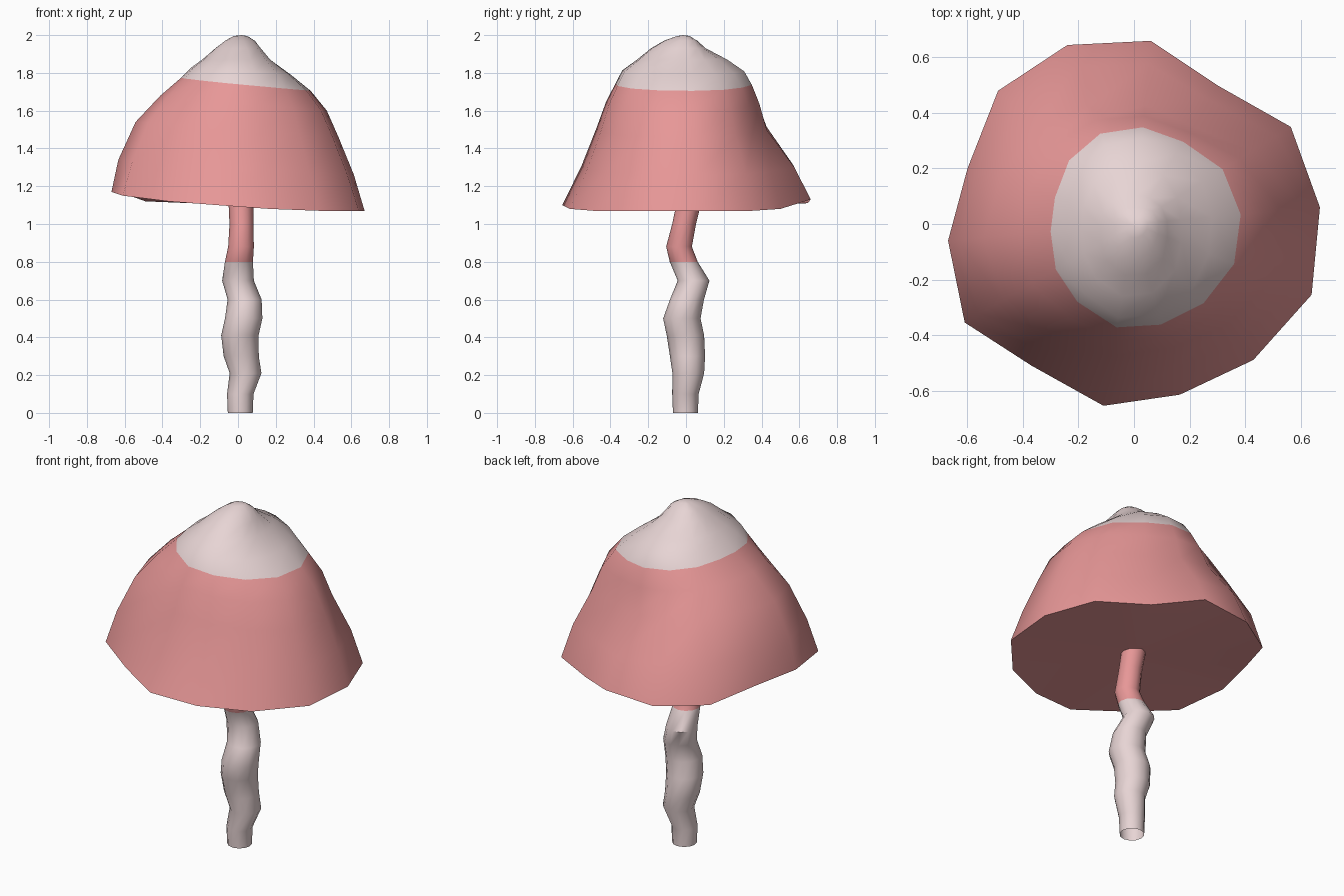
import bpy
import bmesh
from math import cos, sin, pi, radians, hypot
from mathutils import Vector

if "Cube" in bpy.data.objects:
    bpy.data.objects.remove(bpy.data.objects["Cube"])


def make_material(name, colour):
    mat = bpy.data.materials.new(name)
    mat.use_nodes = True
    mat.diffuse_color = colour
    mat.node_tree.nodes["Principled BSDF"].inputs["Base Color"].default_value = colour
    return mat


pink = make_material("dusty pink", (0.8, 0.31, 0.31, 1))
pale = make_material("pale pink", (0.8, 0.66, 0.66, 1))


def loft(name, rings, ring_colour, bottom=None, top=None):
    """Bridge rings of points; close the ends with fans where a point is given."""
    bm = bmesh.new()
    loops = [[bm.verts.new(p) for p in ring] for ring in rings]
    count = len(rings[0])
    for i, (low, high) in enumerate(zip(loops, loops[1:])):
        for j in range(count):
            k = (j + 1) % count
            face = bm.faces.new((low[j], low[k], high[k], high[j]))
            face.material_index = ring_colour(i)
    for point, loop, colour in ((bottom, loops[0], 0), (top, loops[-1], 1)):
        if point:
            hub = bm.verts.new(point)
            for j in range(count):
                face = bm.faces.new((loop[j], loop[(j + 1) % count], hub))
                face.material_index = colour
    if bottom:
        bmesh.ops.recalc_face_normals(bm, faces=bm.faces)
    mesh = bpy.data.meshes.new(name)
    bm.to_mesh(mesh)
    bm.free()
    mesh.materials.append(pink)
    mesh.materials.append(pale)
    obj = bpy.data.objects.new(name, mesh)
    bpy.context.collection.objects.link(obj)
    bpy.ops.object.select_all(action='DESELECT')
    obj.select_set(True)
    bpy.context.view_layer.objects.active = obj
    bpy.ops.object.shade_smooth_by_angle(angle=radians(50))
    return obj


# Irregular cap rim, counter-clockwise from the left side
rim = [Vector(p) for p in (
    (.67, .06, 1.07), (.565, .35, 1.07), (.3, .5, 1.08), (.06, .66, 1.13),
    (-.24, .645, 1.11), (-.49, .48, 1.12), (-.6, .2, 1.16), (-.67, -.06, 1.17),
    (-.61, -.355, 1.15), (-.37, -.51, 1.12), (-.11, -.655, 1.1),
    (.165, -.615, 1.08), (.43, -.49, 1.07), (.64, -.255, 1.07))]

# Cap rings: height, tilt, share of the rim's wobble, reach to -x, +x, -y, +y
cap_rings = (
    (1.3, .04, .9, .63, .61, .56, .58),
    (1.5, .04, .8, .54, .53, .48, .43),
    (1.64, .04, .5, .41, .47, .43, .39),
    (1.74, .035, .3, .3, .385, .38, .35),
    (1.81, .02, .2, .245, .28, .345, .31),
    (1.87, 0, .1, .19, .17, .265, .22),
    (1.93, 0, 0, .12, .12, .19, .105),
    (1.97, 0, 0, .065, .09, .12, .06),
    (1.995, 0, 0, .02, .05, .05, .015))


def cap_ring(z, tilt, share, left, right, front, back):
    ring = []
    for p in rim:
        radius = hypot(p.x, p.y)
        c, s = p.x / radius, p.y / radius
        reach = (right if c > 0 else left) * c * c + (back if s > 0 else front) * s * s
        reach *= (radius / .665) ** share
        ring.append((reach * c, reach * s, z - tilt * c))
    return ring


loft("cap", [rim] + [cap_ring(*r) for r in cap_rings],
     lambda i: 1 if i >= 4 else 0, bottom=(0, 0, 1.1), top=(.02, -.015, 2))

# Crooked stem: height, centre x, centre y, radius
stem_path = (
    (0, .012, -.003, .066), (.1, .012, -.003, .07), (.21, .04, .012, .084),
    (.3, .017, .008, .093), (.41, .01, -.003, .099), (.5, .03, -.022, .099),
    (.6, .035, .005, .09), (.7, 0, .04, .084), (.8, .005, -.012, .074),
    (.88, .016, -.037, .068), (1, .018, -.01, .063), (1.13, .015, .02, .066))
sides = 12
stem_rings = [[(x + r * cos(2 * pi * j / sides), y + r * sin(2 * pi * j / sides), z)
               for j in range(sides)] for z, x, y, r in stem_path]
loft("stem", stem_rings, lambda i: 0 if i >= 8 else 1)
